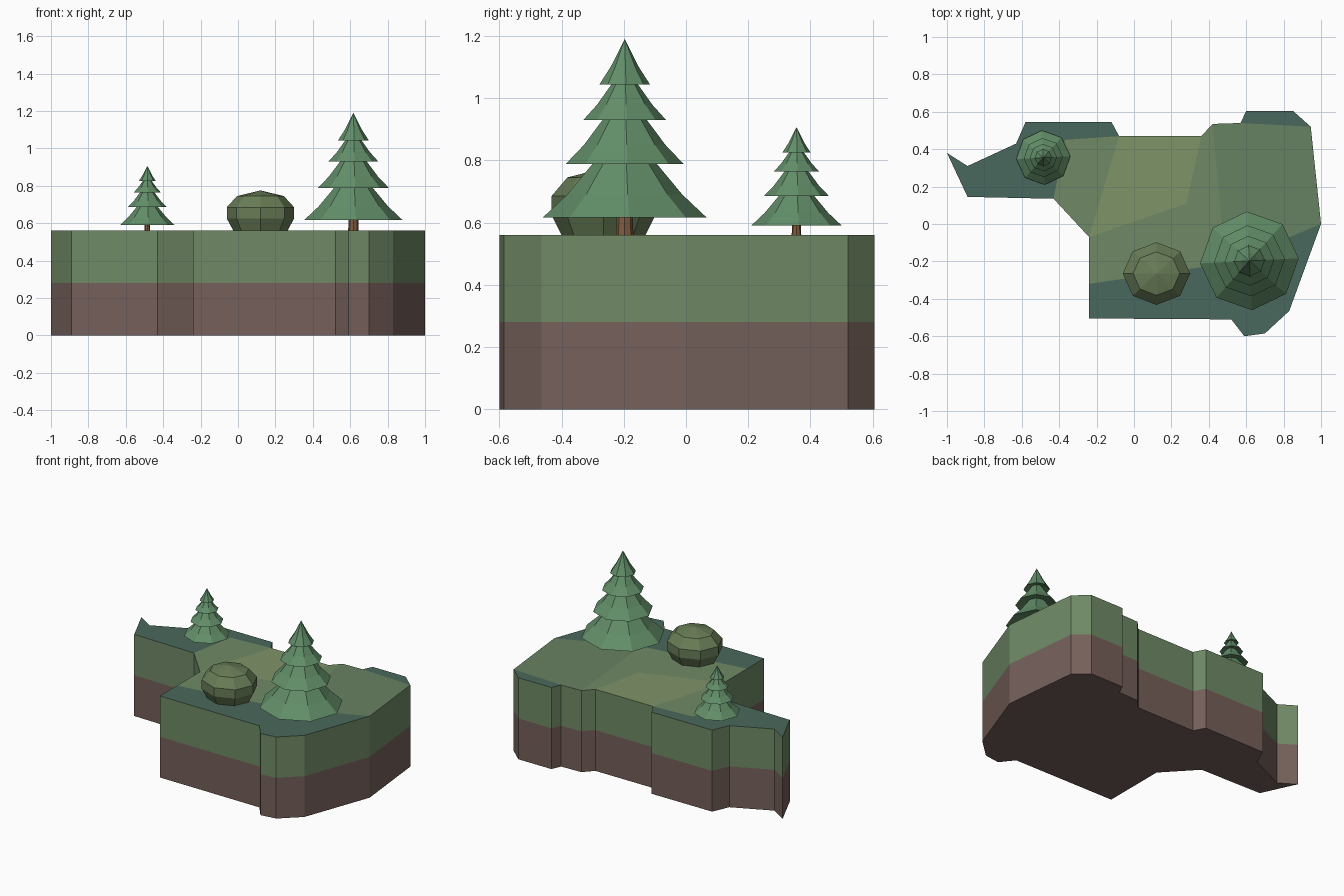
import bpy, bmesh, math

if "Cube" in bpy.data.objects:
    bpy.data.objects.remove(bpy.data.objects["Cube"])

GROUND = 0.56


def material(name, r, g, b):
    def lin(c):
        c /= 255
        return c / 12.92 if c <= 0.04045 else ((c + 0.055) / 1.055) ** 2.4
    m = bpy.data.materials.new(name)
    m.diffuse_color = (lin(r), lin(g), lin(b), 1)
    m.use_nodes = True
    m.node_tree.nodes["Principled BSDF"].inputs["Base Color"].default_value = m.diffuse_color
    return m


GRASS = material("grass", 112, 138, 102)
TEAL = material("shaded_grass", 74, 104, 93)
RIGHT = material("cool_grass", 103, 130, 98)
LIGHT = material("light_grass", 127, 148, 105)
SOIL = material("soil", 117, 96, 90)
LEAF = material("foliage", 98, 142, 104)
BARK = material("bark", 128, 92, 62)
STONE = material("mossy_stone", 104, 124, 86)


def add_object(name, bm, mats):
    me = bpy.data.meshes.new(name)
    bm.to_mesh(me)
    bm.free()
    for m in mats:
        me.materials.append(m)
    ob = bpy.data.objects.new(name, me)
    bpy.context.collection.objects.link(ob)
    return ob


def lathe(name, profile, mat, loc, scale=(1, 1, 1), sides=8, turn=0.0):
    """Spin a bottom-to-top (radius, z) profile; radius 0 makes a pole."""
    bm = bmesh.new()
    rings = []
    for r, z in profile:
        n = 1 if r == 0 else sides
        rings.append([bm.verts.new((r * math.cos(turn + i * math.tau / sides),
                                    r * math.sin(turn + i * math.tau / sides), z))
                      for i in range(n)])
    for a, b in zip(rings, rings[1:]):
        for i in range(sides):
            j = (i + 1) % sides
            loop = [a[i % len(a)], a[j % len(a)], b[j % len(b)], b[i % len(b)]]
            bm.faces.new(list(dict.fromkeys(loop)))
    ob = add_object(name, bm, [mat])
    ob.location = loc
    ob.scale = scale
    return ob


# Island outline, clockwise from the left tip
OUTLINE = [(-1, .38), (-.89, .31), (-.63, .43), (-.58, .545), (-.12, .545),
           (-.08, .47), (.36, .47), (.42, .535), (.57, .54), (.60, .605),
           (.85, .605), (.945, .52), (1, 0), (.83, -.465), (.70, -.585),
           (.59, -.6), (.52, -.51), (-.24, -.505), (-.24, -.32),
           (-.24, -.07), (-.43, .135), (-.89, .145)]
INNER = [(-.37, .45), (.28, .11), (.5, -.21), (.47, 0)]
# Coloured top patches: material slot and corner indices
PATCHES = [(1, (0, 1, 2, 3, 4, 5, 22, 20, 21)),
           (1, (12, 13, 14, 15, 16, 17, 18, 24)),
           (1, (8, 9, 10, 11)),
           (0, (5, 19, 20, 22)),
           (3, (5, 6, 23, 19)),
           (0, (18, 19, 23, 6, 7, 25, 24)),
           (2, (7, 8, 11, 12, 24, 25))]


def walls(bm, z0, z1):
    lo = [bm.verts.new((x, y, z0)) for x, y in OUTLINE]
    hi = [bm.verts.new((x, y, z1)) for x, y in OUTLINE]
    for i in range(len(OUTLINE)):
        j = (i + 1) % len(OUTLINE)
        bm.faces.new((lo[j], lo[i], hi[i], hi[j]))
    return lo, hi


# Soil layer with its underside
bm = bmesh.new()
lo, hi = walls(bm, 0, GROUND / 2)
bm.faces.new(lo)
add_object("soil_layer", bm, [SOIL])

# Grass layer with patched top
bm = bmesh.new()
lo, hi = walls(bm, GROUND / 2, GROUND)
hi += [bm.verts.new((x, y, GROUND)) for x, y in INNER]
for slot, corners in PATCHES:
    f = bm.faces.new([hi[i] for i in corners])
    f.material_index = slot
    f.normal_update()
    if f.normal.z < 0:
        f.normal_flip()
add_object("grass_layer", bm, [GRASS, TEAL, RIGHT, LIGHT])

# Conifers: tier profile is underside, rim, flare, neck
TIERS = [(.264, .056, .09, .245), (.19, .228, .06, .385),
         (.133, .37, .035, .495), (.082, .483, 0, .63)]


def tree(name, x, y, s):
    profile = [(0, .09)]
    for k, (rim, z, neck, top) in enumerate(TIERS):
        if k == 0:
            profile.append((.1, .085))
        profile.append((rim, z))
        profile.append((neck + .55 * (rim - neck), z + .39 * (top - z)))
        profile.append((neck, top))
    loc = (x, y, GROUND)
    lathe(name + "_foliage", profile, LEAF, loc, (s, s, s), turn=math.radians(3))
    lathe(name + "_trunk", [(0, 0), (.028, 0), (.025, .09), (0, .09)], BARK, loc, (s, s, s))


tree("large_tree", .617, -.197, 1)
tree("small_tree", -.485, .355, .55)

# Faceted boulder
lathe("boulder", [(0, 0), (.145, 0), (.18, .065), (.18, .125), (.125, .185), (0, .215)],
      STONE, (.12, -.265, GROUND), (1, .93, 1))
